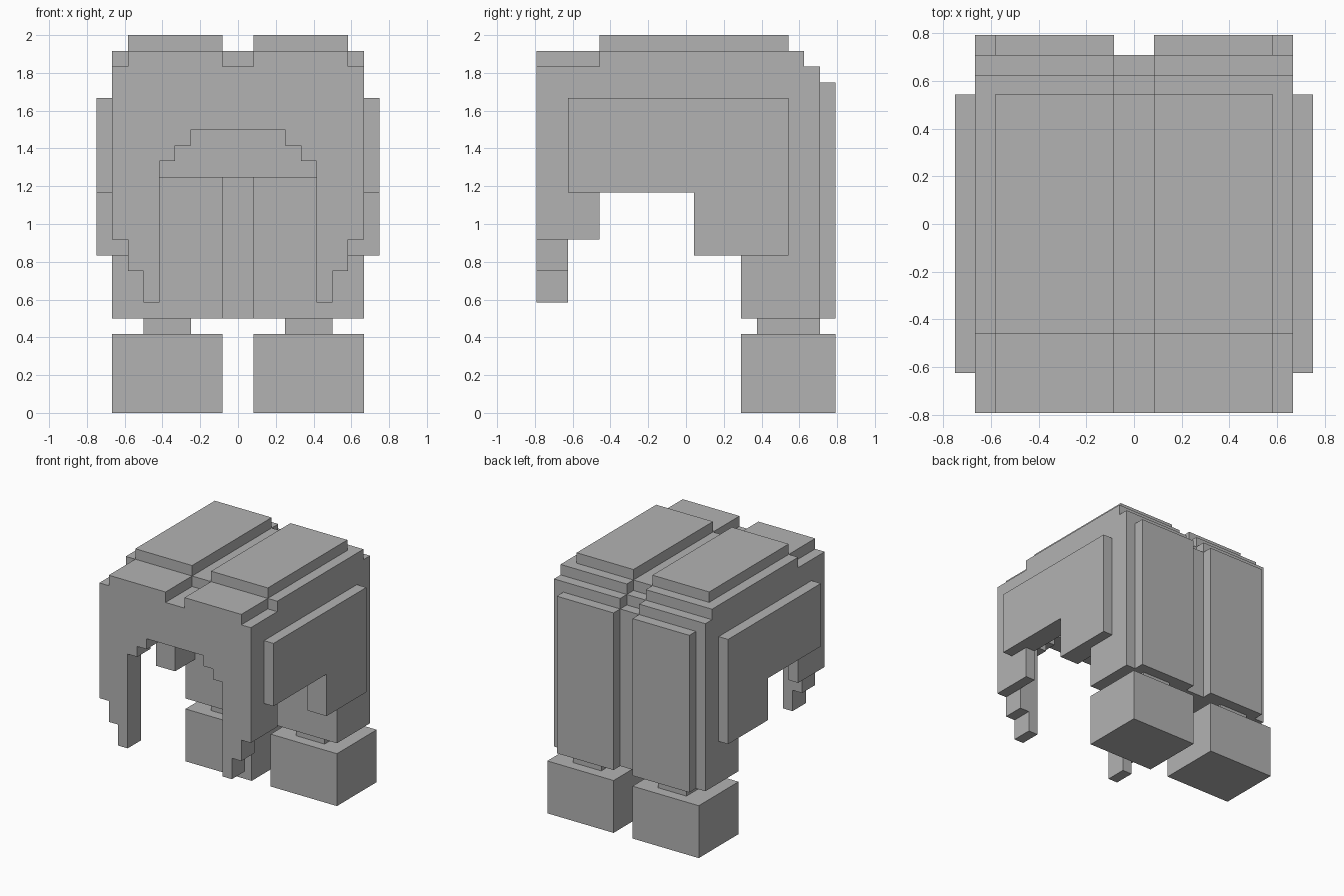
import bpy
import bmesh
from mathutils import Vector

if "Cube" in bpy.data.objects:
    bpy.data.objects.remove(bpy.data.objects["Cube"], do_unlink=True)

U = 1 / 12  # edge length of one block unit

grey = bpy.data.materials.new("plain_grey")
grey.use_nodes = True
GREY = (0.45, 0.45, 0.45, 1)
grey.diffuse_color = GREY
grey.node_tree.nodes["Principled BSDF"].inputs["Base Color"].default_value = GREY


def slab(name, profile, axis, start, end, mirror=True):
    """Extrude a profile along x (y,z points) or y (x,z points)."""
    bm = bmesh.new()
    if axis == "x":
        points = [Vector((start, a, b)) for a, b in profile]
        shift = Vector((end - start, 0, 0))
    else:
        points = [Vector((a, start, b)) for a, b in profile]
        shift = Vector((0, end - start, 0))
    face = bm.faces.new([bm.verts.new(p * U) for p in points])
    grown = bmesh.ops.extrude_face_region(bm, geom=[face])["geom"]
    moved = [g for g in grown if isinstance(g, bmesh.types.BMVert)]
    bmesh.ops.translate(bm, verts=moved, vec=shift * U)
    bmesh.ops.recalc_face_normals(bm, faces=bm.faces)
    mesh = bpy.data.meshes.new(name)
    bm.to_mesh(mesh)
    bm.free()
    mesh.materials.append(grey)
    obj = bpy.data.objects.new(name, mesh)
    bpy.context.collection.objects.link(obj)
    if mirror:
        mod = obj.modifiers.new("mirror", "MIRROR")
        mod.use_mirror_merge = False
    return obj


def box(name, x, y, z, mirror=True):
    rect = [(y[0], z[0]), (y[1], z[0]), (y[1], z[1]), (y[0], z[1])]
    return slab(name, rect, "x", x[0], x[1], mirror)


# Front fringe with a stepped arch and tapering side locks
half = [(8, 22), (8, 11), (7, 11), (7, 9), (6, 9), (6, 7), (5, 7),
        (5, 16), (4, 16), (4, 17), (3, 17), (3, 18)]
slab("fringe", half + [(-x, z) for x, z in reversed(half)], "y", -9.5, -7.5, False)

# Side walls and the raised panels on them
slab("side_walls", [(-7.5, 11), (-5.5, 11), (-5.5, 14), (.5, 14), (.5, 10),
                    (3.5, 10), (3.5, 6), (8.5, 6), (8.5, 22), (7.5, 22),
                    (7.5, 23), (-5.5, 23), (-5.5, 22), (-7.5, 22)], "x", 7, 8)
slab("side_panels", [(-7.5, 14), (.5, 14), (.5, 10), (6.5, 10),
                     (6.5, 20), (-7.5, 20)], "x", 8, 9)

# Crown with stepped back, and the lower parting down the middle
slab("crown", [(-9.5, 22), (-9.5, 23), (-5.5, 23), (-5.5, 24), (6.5, 24),
               (6.5, 23), (7.5, 23), (7.5, 22), (8.5, 22), (8.5, 15),
               (6.5, 15), (6.5, 21), (-7.5, 21), (-7.5, 22)], "x", 1, 7)
slab("parting", [(-7.5, 22), (-5.5, 22), (-5.5, 23), (6.5, 23), (6.5, 22),
                 (7.5, 22), (7.5, 21), (8.5, 21), (8.5, 15), (6.5, 15),
                 (6.5, 21), (-7.5, 21)], "x", -1, 1, False)

# Thick lower back with a recessed centre strip
box("nape", (1, 7), (3.5, 8.5), (6, 15))
box("nape_centre", (-1, 1), (4.5, 8.5), (6, 15), False)
box("back_plates", (1, 7), (8.5, 9.5), (6, 21))

# Hanging end blocks and their ties
box("ties", (3, 6), (4.5, 8.5), (5, 6))
box("end_blocks", (1, 8), (3.5, 9.5), (0, 5))
